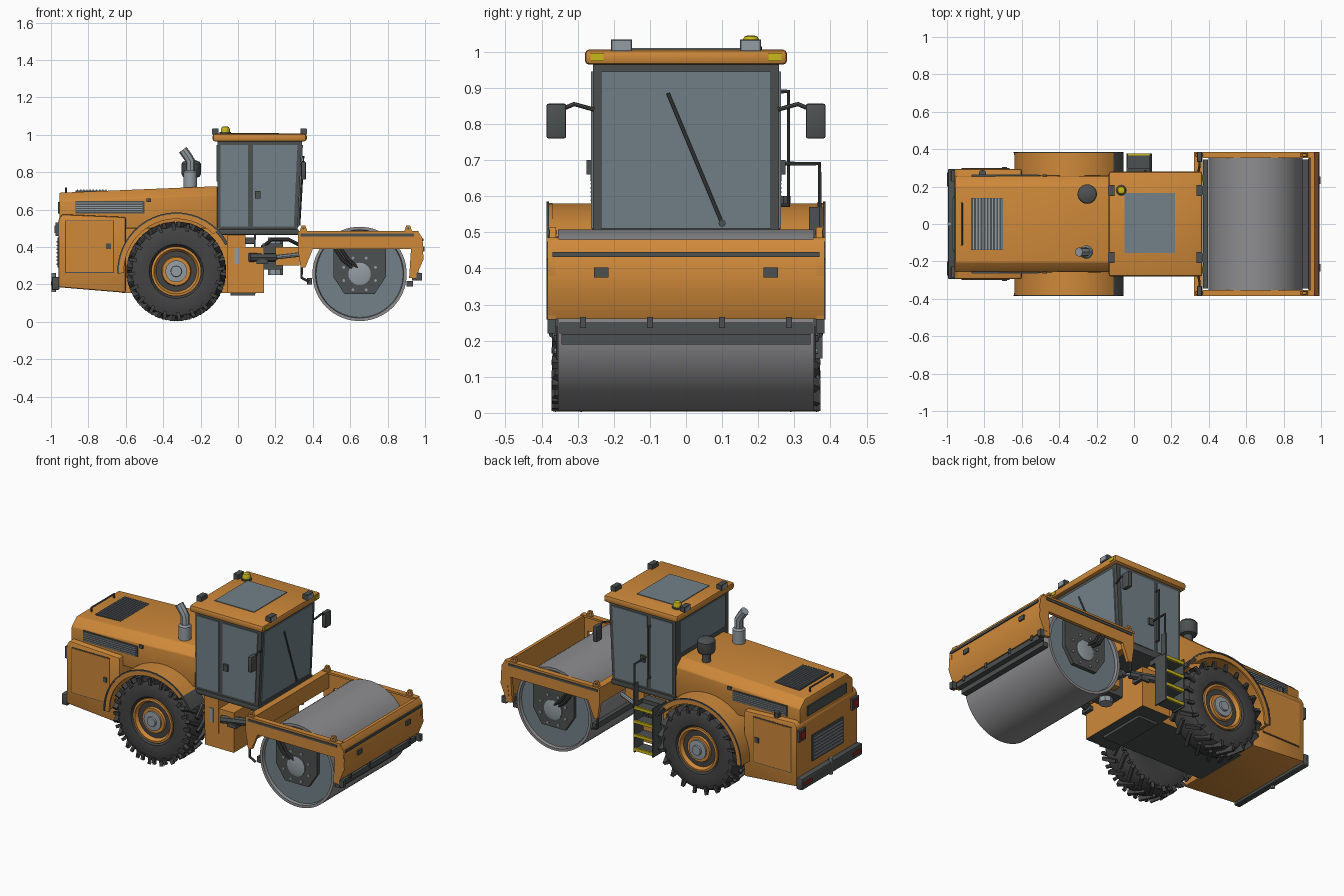
import bpy, bmesh, math
from math import sin, cos, radians
from mathutils import Vector, Matrix

cube = bpy.data.objects.get("Cube")
if cube:
    bpy.data.objects.remove(cube, do_unlink=True)


def material(name, r, g, b):
    m = bpy.data.materials.new(name)
    m.use_nodes = True
    m.diffuse_color = (r, g, b, 1)
    m.node_tree.nodes["Principled BSDF"].inputs["Base Color"].default_value = (r, g, b, 1)
    return m


ORANGE = material("orange paint", .62, .25, .042)
DARK = material("dark grey trim", .075, .082, .082)
RUBBER = material("tyre rubber", .055, .057, .055)
GLASS = material("tinted glass", .17, .22, .25)
STEEL = material("drum steel", .27, .27, .28)
LIGHT = material("light grey metal", .3, .34, .37)
YELLOW = material("yellow", .6, .48, .01)
RED = material("red lamp", .3, .02, .02)
made = []


def finish(name, bm, mat, bevel=0):
    bmesh.ops.recalc_face_normals(bm, faces=bm.faces)
    me = bpy.data.meshes.new(name)
    bm.to_mesh(me)
    bm.free()
    ob = bpy.data.objects.new(name, me)
    bpy.context.collection.objects.link(ob)
    me.materials.append(mat)
    if bevel:
        mod = ob.modifiers.new("bevel", "BEVEL")
        mod.width, mod.segments = bevel, 2
    made.append(ob)
    return ob


def box(name, x, y, z, mat, bevel=0):
    """Box from (low, high) ranges on each axis."""
    bm = bmesh.new()
    bmesh.ops.create_cube(bm, size=1)
    for v in bm.verts:
        v.co = [(r[0] + r[1]) / 2 + c * abs(r[1] - r[0]) for r, c in zip((x, y, z), v.co)]
    return finish(name, bm, mat, bevel)


def side(s, a, b):
    return (min(s * a, s * b), max(s * a, s * b))


def prism(name, pts, axis, a, b, mat, bevel=0):
    """Profile in xz (axis y) or yz (axis x), extruded from a to b."""
    bm = bmesh.new()
    place = (lambda p, t: (p[0], t, p[1])) if axis == "y" else (lambda p, t: (t, p[0], p[1]))
    lo, hi = ([bm.verts.new(place(p, t)) for p in pts] for t in (a, b))
    bm.faces.new(lo)
    bm.faces.new(hi)
    for i in range(len(pts)):
        j = (i + 1) % len(pts)
        bm.faces.new((lo[i], lo[j], hi[j], hi[i]))
    return finish(name, bm, mat, bevel)


def lathe(name, prof, centre, mat, axis="y", n=48):
    """Revolve (radius, offset) points about the y or z axis."""
    bm = bmesh.new()
    rings = []
    for r, o in prof:
        ring = []
        for k in range(n):
            u, v = r * cos(k * math.tau / n), r * sin(k * math.tau / n)
            ring.append(bm.verts.new(Vector(centre) + Vector((u, o, v) if axis == "y" else (u, v, o))))
        rings.append(ring)
    for p, q in zip(rings, rings[1:]):
        for k in range(n):
            bm.faces.new((p[k], p[k - 1], q[k - 1], q[k]))
    bm.faces.new(rings[0])
    bm.faces.new(rings[-1])
    return finish(name, bm, mat)


def tube(name, pts, r, mat):
    cu = bpy.data.curves.new(name, "CURVE")
    cu.dimensions, cu.bevel_depth, cu.bevel_resolution, cu.use_fill_caps = "3D", r, 2, True
    sp = cu.splines.new("POLY")
    sp.points.add(len(pts) - 1)
    for p, co in zip(sp.points, pts):
        p.co = (*co, 1)
    cu.materials.append(mat)
    ob = bpy.data.objects.new(name, cu)
    bpy.context.collection.objects.link(ob)
    made.append(ob)


def arc(r, a, b, n=20):
    return [(-.33 + r * cos(radians(a + (b - a) * i / n)), .27 + r * sin(radians(a + (b - a) * i / n)))
            for i in range(n + 1)]


# Rear body, hood and chassis
prism("rear_body", [(-.96, .185), (-.6, .155), (-.6, .56), (-.94, .575), (-.96, .55)], "y", -.295, .295, ORANGE, .01)
hood = prism("hood", [(-.26, .5), (.26, .5), (.255, .645), (.205, .69), (-.205, .69), (-.255, .645)],
             "x", -.955, -.11, ORANGE, .006)
for v in hood.data.vertices:
    if v.co.x > -.5 and v.co.z > .6:
        v.co.z += .035
chassis = box("chassis", (-.62, .04), (-.17, .17), (.155, .52), ORANGE)
front = box("chassis_front", (-.055, .14), (-.24, .24), (.155, .4), ORANGE)
box("cab_support", (-.055, .04), (-.245, .245), (.25, .475), ORANGE)
for ob in (chassis, front):
    ob.data.materials.append(DARK)
    for p in ob.data.polygons:
        p.material_index = int(p.normal.z < -.9)
box("belly_guard", (-.04, .09), (-.15, .15), (.14, .157), DARK)
tube("axle", [(-.33, -.22, .27), (-.33, .22, .27)], .07, DARK)

# Grilles: backing plate with slats
box("top_grille", (-.87, -.7), (-.14, .14), (.69, .702), DARK)
for i in range(10):
    x = -.862 + i * .017
    box("top_slat", (x, x + .007), (-.135, .135), (.7, .707), LIGHT)
box("rear_grille", (-.966, -.96), (-.15, .15), (.29, .45), DARK)
box("rear_hood_grille", (-.962, -.953), (-.19, .19), (.58, .64), DARK)
for i in range(7):
    z = .305 + i * .02
    box("rear_slat", (-.97, -.962), (-.14, .14), (z, z + .007), LIGHT)
for s in (-1, 1):
    box("side_grille", (-.87, -.5), side(s, .25, .261), (.58, .645), DARK)
    for i in range(5):
        z = .586 + i * .0115
        box("side_slat", (-.865, -.51), side(s, .255, .265), (z, z + .005), LIGHT)
    box("side_latch", (-.49, -.465), side(s, .25, .264), (.64, .66), DARK)
    # Side door with a dark seam around it
    box("door_seam", (-.925, -.663), side(s, .29, .2975), (.262, .543), DARK)
    box("side_door", (-.92, -.668), side(s, .29, .3), (.267, .538), ORANGE)
    box("door_latch", (-.705, -.68), side(s, .29, .306), (.39, .42), DARK)
    box("tail_lamp_case", (-.975, -.95), side(s, .225, .29), (.46, .53), DARK)
    box("tail_lamp", (-.98, -.97), side(s, .232, .283), (.475, .515), RED)
    box("bumper_reflector", (-1, -.99), side(s, .2, .275), (.195, .215), RED)
box("rear_bumper", (-.995, -.955), (-.295, .295), (.17, .24), DARK, .008)
tube("tow_pin", [(-.985, 0, .16), (-.985, 0, .26)], .012, LIGHT)
tube("hood_handle", [(-.92, -.11, .68), (-.92, -.11, .715), (-.92, .11, .715), (-.92, .11, .68)], .006, DARK)
tube("fuel_cap", [(-.81, .27, .56), (-.81, .27, .6)], .02, DARK)

# Wheels, lugs and fenders
for s in (-1, 1):
    tyre = [(.13, .2), (.2, .19), (.238, .205), (.25, .235), (.25, .33), (.238, .355), (.2, .37), (.145, .362), (.13, .34)]
    lathe("tyre", [(r, s * o) for r, o in tyre], (-.33, 0, .27), RUBBER)
    rim = [(.133, .33), (.133, .358), (.12, .36), (.108, .34), (.08, .338), (.075, .352), (.06, .352)]
    lathe("rim", [(r, s * o) for r, o in rim], (-.33, 0, .27), ORANGE)
    lathe("hub", [(.058, s * .33), (.058, s * .362), (.03, s * .364), (.028, s * .374)], (-.33, 0, .27), LIGHT, n=24)
    bm = bmesh.new()
    for k in range(40):
        row = 1 if k % 2 else -1
        spin = Matrix.Rotation(k * math.tau / 40, 4, "Y")
        m = (Matrix.Translation((-.33, s * (.285 + row * .041), .27)) @ spin @ Matrix.Translation((0, 0, .25))
             @ Matrix.Rotation(row * radians(-32), 4, "Z") @ Matrix.Diagonal((.02, .098, .03, 1)))
        bmesh.ops.create_cube(bm, size=1, matrix=m)
        m = Matrix.Translation((-.33, s * (.285 + row * .078), .27)) @ spin @ Matrix.Translation((.024, 0, .238))
        bmesh.ops.create_cube(bm, size=1, matrix=m @ Matrix.Diagonal((.018, .016, .04, 1)))
    finish("tyre_lugs", bm, RUBBER)
    prism("fender", arc(.31, 45, 182) + arc(.295, 182, 45), "y", s * .16, s * .38, ORANGE)
    prism("fender_lip", arc(.312, 45, 182) + arc(.28, 182, 45), "y", s * .37, s * .381, ORANGE)
    prism("fender_trim", arc(.315, 30, 182) + arc(.307, 182, 30), "y", s * .379, s * .386, DARK)
    prism("mud_flap", arc(.31, 28, 45, 6) + arc(.297, 45, 28, 6), "y", s * .24, s * .38, DARK)

# Exhaust and air intake
tube("exhaust", [(-.255, -.15, .7), (-.255, -.15, .86), (-.27, -.15, .885), (-.295, -.15, .92)], .025, LIGHT)
lathe("exhaust_sleeve", [(.036, .71), (.036, .8), (.028, .81)], (-.255, -.15, 0), LIGHT, "z", 24)
lathe("air_intake", [(.025, .7), (.025, .77), (.045, .775), (.052, .79), (.052, .845), (.045, .855), (.02, .865)],
      (-.25, .16, 0), DARK, "z", 24)

# Cab, with glass plates
prism("cab_frame", [(-.11, .475), (.318, .475), (.342, .967), (-.11, .967)], "y", -.258, .258, DARK)
box("cab_sill", (-.1, .325), (-.265, .265), (.465, .495), DARK, .006)
prism("windscreen", [(.318, .51), (.325, .51), (.347, .945), (.338, .945)], "y", -.235, .235, GLASS)
box("rear_window", (-.115, -.105), (-.22, .22), (.75, .945), GLASS)
for s in (-1, 1):
    box("rear_side_glass", (-.093, .053), side(s, .25, .263), (.51, .945), GLASS)
    prism("door_glass", [(.08, .51), (.298, .51), (.318, .945), (.08, .945)], "y", s * .25, s * .263, GLASS)
    box("door_handle", (.09, .12), side(s, .255, .275), (.66, .7), DARK)
    tube("mirror_arm", [(.34, s * .255, .84), (.35, s * .31, .855), (.35, s * .345, .84)], .006, DARK)
    box("mirror", (.337, .363), side(s, .332, .386), (.76, .856), DARK, .005)
    box("roof_marker", (.36, .369), side(s, .228, .265), (.975, .996), YELLOW)
    for x, f in ((-.12, -1), (.35, 1)):
        box("work_lamp", (x - .016, x + .016), side(s, .15, .208), (1, 1.034), DARK)
        box("work_lamp_lens", (x + f * .015, x + f * .019), side(s, .154, .204), (1.005, 1.03), LIGHT)
box("roof", (-.135, .365), (-.28, .28), (.964, 1.006), ORANGE, .012)
box("roof_hatch", (-.05, .218), (-.155, .165), (1, 1.01), GLASS)
lathe("beacon_base", [(.03, 1), (.03, 1.014), (.02, 1.016)], (-.068, .18, 0), DARK, "z", 20)
lathe("beacon", [(.024, 1.014), (.024, 1.03), (.018, 1.042), (.008, 1.045)], (-.068, .18, 0), YELLOW, "z", 20)
tube("wiper", [(.329, .1, .525), (.35, -.05, .885)], .005, DARK)
tube("wiper_pivot", [(.318, .1, .525), (.334, .1, .525)], .01, DARK)

# Steps and handrails
for x in (-.04, .085):
    box("step_side", (x, x + .008), (.29, .378), (.15, .45), DARK)
for i in range(4):
    z = .16 + i * .085
    box("step", (-.035, .088), (.29, .37), (z, z + .012), DARK)
    box("step_edge", (-.035, .088), (.366, .378), (z, z + .018), YELLOW)
box("step_bracket", (-.04, .09), (.24, .3), (.42, .45), DARK)
box("step_guard", (.085, .095), (.34, .378), (.44, .57), DARK)
tube("outer_handrail", [(.09, .37, .5), (.09, .37, .69), (.09, .258, .69)], .006, DARK)
tube("door_handrail", [(.06, .255, .89), (.06, .284, .89), (.06, .284, .575), (.06, .255, .575)], .006, DARK)

# Drum with recessed ends
for s in (-1, 1):
    lathe("drum_half", [(.252, 0), (.252, s * .355), (.236, s * .355), (.232, s * .335), (.05, s * .335)],
          (.65, 0, .256), STEEL, n=64)
    lathe("drum_end", [(.231, s * .33), (.231, s * .338), (.05, s * .338)], (.65, 0, .256), GLASS, n=64)
    prism("hub_plate", [(.51, .4), (.51, .24), (.57, .148), (.73, .148), (.79, .24), (.79, .4)],
          "y", s * .338, s * .36, DARK)
    lathe("drum_hub", [(.06, s * .35), (.06, s * .366), (.045, s * .37)], (.65, 0, .256), LIGHT, n=24)
    for k in range(8):
        a = (k + .5) * math.tau / 8
        x, z = .65 + .092 * cos(a), .256 + .092 * sin(a)
        tube("hub_bolt", [(x, s * .35, z), (x, s * .366, z)], .008, LIGHT)
    for d in (0, .03):
        tube("hub_hose", [(.52 + d, s * .365, .39), (.56 + d, s * .372, .33), (.61 + d, s * .362, .29)], .009, RUBBER)
    # Frame side with a leg at the front and a short one at the back
    prism("frame_side", [(.32, .48), (.32, .39), (.335, .29), (.36, .29), (.4, .39), (.925, .39), (.915, .235), (.955, .23),
                         (.992, .39), (.985, .45), (.965, .48)], "y", s * .362, s * .382, ORANGE)
    box("frame_stripe", (.335, .94), side(s, .38, .386), (.457, .471), DARK)
    box("frame_top_flange", (.32, .965), side(s, .352, .386), (.474, .486), ORANGE)
    for x in (.35, .91):
        prism("lifting_lug", [(x - .022, .48), (x + .022, .48), (x + .01, .515), (x - .01, .515)],
              "y", s * .36, s * .378, ORANGE)
        tube("lug_eye", [(x, s * .358, .5), (x, s * .38, .5)], .006, DARK)
    box("front_lamp", (.98, .998), side(s, .215, .255), (.375, .402), DARK)
    box("scraper_end", (.955, .985), side(s, .36, .384), (.22, .26), DARK)
    tube("rear_scraper_arm", [(.34, s * .372, .3), (.34, s * .372, .235), (.38, s * .372, .215)], .007, DARK)

# Frame cross beams and scrapers
prism("front_beam", [(.945, .48), (.965, .48), (.985, .45), (.992, .335), (.96, .26), (.935, .26), (.945, .335)],
      "y", -.384, .384, ORANGE)
box("front_stripe", (.98, .993), (-.37, .37), (.432, .446), DARK)
box("rear_beam", (.32, .365), (-.382, .382), (.385, .484), ORANGE)
box("front_scraper", (.93, .965), (-.35, .35), (.22, .25), DARK)
box("scraper_blade", (.9, .935), (-.345, .345), (.19, .218), DARK)
box("rear_scraper", (.37, .395), (-.345, .345), (.2, .235), DARK)
for y in (-.285, -.1, .1, .285):
    box("scraper_bracket", (.94, .97), (y - .008, y + .008), (.235, .265), DARK)

# Articulated joint with steering cylinders and hoses
box("joint_block", (.13, .24), (-.07, .07), (.28, .42), DARK)
box("joint_yoke", (.2, .33), (-.12, .12), (.3, .4), ORANGE)
tube("joint_pin", [(.2, 0, .25), (.2, 0, .45)], .04, LIGHT)
for s in (-1, 1):
    tube("steering_cylinder", [(.06, s * .25, .345), (.2, s * .2, .345)], .024, DARK)
    tube("steering_rod", [(.2, s * .2, .345), (.33, s * .155, .36)], .012, LIGHT)
    box("cylinder_mount", (.1, .16), side(s, .18, .25), (.31, .335), DARK)
    box("side_tag", (-.02, .005), side(s, .24, .25), (.31, .395), LIGHT)
    tube("joint_hose", [(.13, s * .05, .4), (.18, s * .09, .44), (.27, s * .09, .44), (.33, s * .06, .41)], .01, RUBBER)

# Turn tubes into meshes and smooth the rounded surfaces
bpy.ops.object.select_all(action="DESELECT")
for ob in made:
    ob.select_set(True)
bpy.context.view_layer.objects.active = made[0]
bpy.ops.object.convert(target="MESH")
bpy.ops.object.shade_smooth_by_angle(angle=radians(32))
